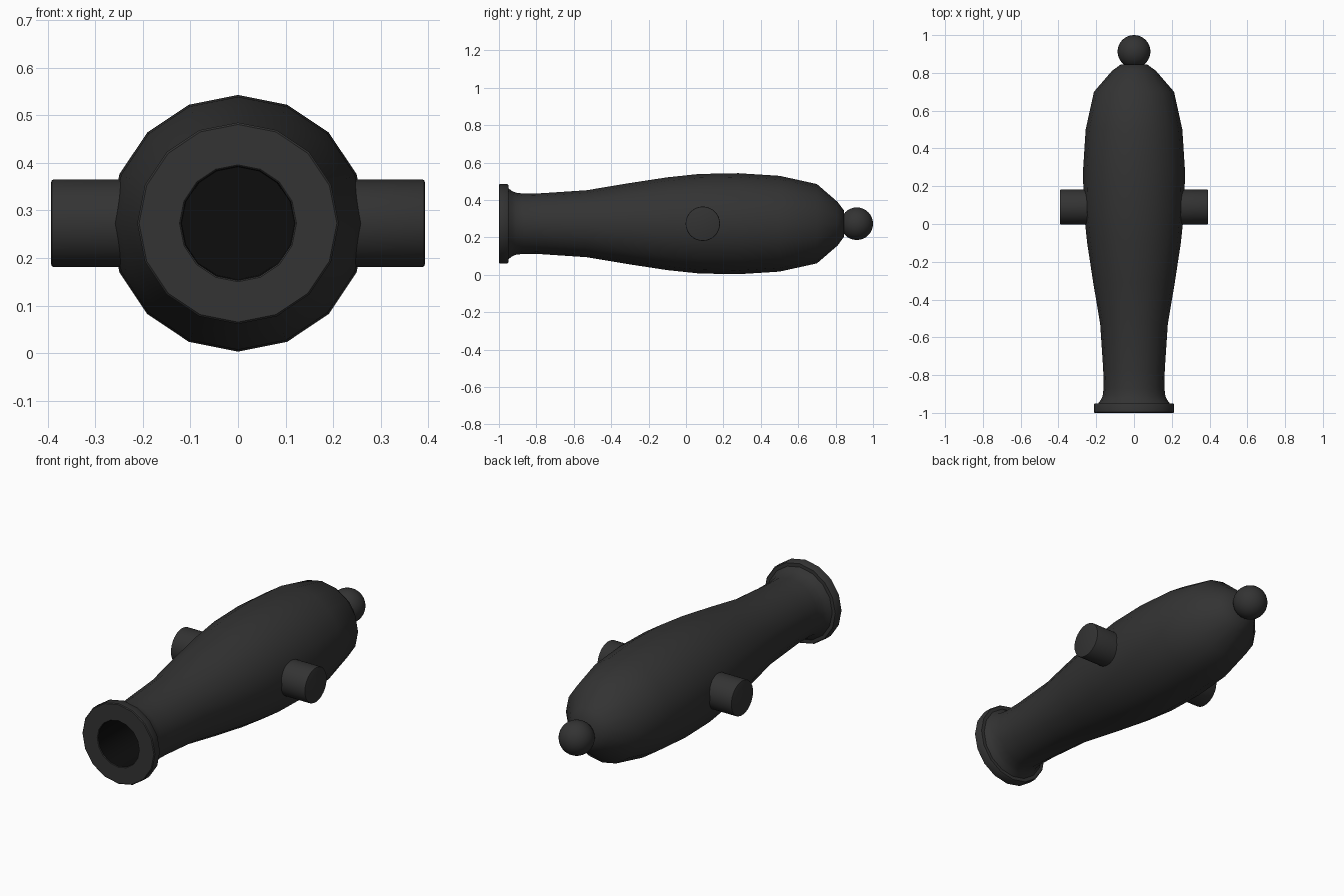
import bpy, bmesh, math
from mathutils import Matrix

if "Cube" in bpy.data.objects:
    bpy.data.objects.remove(bpy.data.objects["Cube"])

AXIS_Z = 0.273


def material(name, v):
    m = bpy.data.materials.new(name)
    m.diffuse_color = (v, v, v, 1)
    m.use_nodes = True
    m.node_tree.nodes["Principled BSDF"].inputs["Base Color"].default_value = m.diffuse_color
    return m


iron = material("dark iron", 0.033)
black = material("bore black", 0.004)


def finish(name, bm, mats, angle):
    bmesh.ops.recalc_face_normals(bm, faces=bm.faces)
    me = bpy.data.meshes.new(name)
    bm.to_mesh(me)
    bm.free()
    for m in mats:
        me.materials.append(m)
    ob = bpy.data.objects.new(name, me)
    bpy.context.collection.objects.link(ob)
    bpy.ops.object.select_all(action='DESELECT')
    ob.select_set(True)
    bpy.context.view_layer.objects.active = ob
    bpy.ops.object.shade_smooth_by_angle(angle=math.radians(angle))
    return ob


# barrel: one closed lathe profile (y, radius) from bore floor round to the breech
bore = [(-0.35, 0.118), (-0.997, 0.120)]
outside = [(-1.0, 0.123), (-1.0, 0.208), (-0.996, 0.212), (-0.955, 0.212),
           (-0.95, 0.208), (-0.95, 0.190), (-0.93, 0.175), (-0.91, 0.166),
           (-0.87, 0.161), (-0.77, 0.163), (-0.53, 0.179), (-0.31, 0.216),
           (-0.10, 0.248), (0.07, 0.266), (0.28, 0.270), (0.50, 0.256),
           (0.70, 0.212), (0.81, 0.117), (0.845, 0.070)]
SIDES = 16
bm = bmesh.new()
rings = []
for y, r in bore + outside:
    rings.append([bm.verts.new((r * math.sin(2 * math.pi * i / SIDES), y,
                                AXIS_Z + r * math.cos(2 * math.pi * i / SIDES)))
                  for i in range(SIDES)])
for k, (a, b) in enumerate(zip(rings, rings[1:])):
    for i in range(SIDES):
        j = (i + 1) % SIDES
        f = bm.faces.new((a[i], a[j], b[j], b[i]))
        f.material_index = 1 if k == 0 else 0
bm.faces.new(rings[0]).material_index = 1
bm.faces.new(rings[-1])
finish("barrel", bm, [iron, black], 40)

# breech knob
bm = bmesh.new()
bmesh.ops.create_uvsphere(bm, u_segments=32, v_segments=16, radius=0.087,
                          matrix=Matrix.Translation((0, 0.913, AXIS_Z)))
finish("breech_knob", bm, [iron], 60)

# trunnions: side pivots with a small edge bevel
for side, label in ((-1, "left"), (1, "right")):
    bm = bmesh.new()
    place = Matrix.Translation((side * 0.2965, 0.09, AXIS_Z)) @ Matrix.Rotation(math.pi / 2, 4, 'Y')
    bmesh.ops.create_cone(bm, cap_ends=True, segments=32, radius1=0.092,
                          radius2=0.092, depth=0.193, matrix=place)
    rim = [e for e in bm.edges if all(abs(v.co.x) > 0.39 for v in e.verts)]
    bmesh.ops.bevel(bm, geom=rim, offset=0.005, segments=2, affect='EDGES', profile=0.5)
    finish(label + "_trunnion", bm, [iron], 40)
